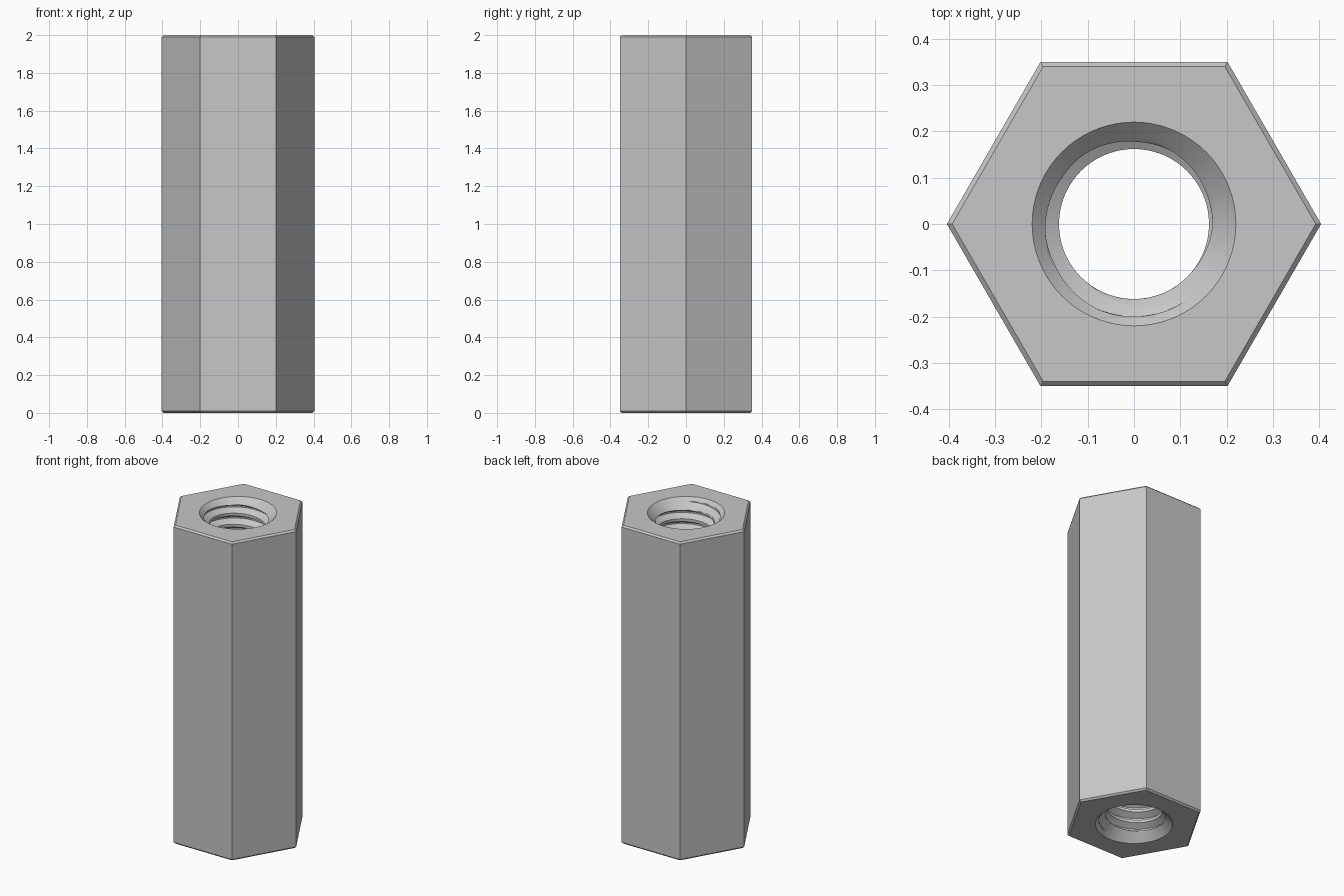
import bpy, bmesh, math

cube = bpy.data.objects.get("Cube")
if cube:
    bpy.data.objects.remove(cube, do_unlink=True)

HEIGHT, APOTHEM, BEVEL = 2.0, 0.35, 0.01
PITCH, MINOR, MAJOR, MOUTH = 0.07, 0.162, 0.2, 0.22
STEPS, SIDES, START = 16, 72, 0.848   # rows per pitch, columns, thread phase

steel = bpy.data.materials.new("light_grey_metal")
steel.use_nodes = True
grey = (0.57, 0.57, 0.57, 1)
steel.diffuse_color = grey
steel.node_tree.nodes["Principled BSDF"].inputs["Base Color"].default_value = grey


def thread_radius(phase):
    """Flat crest, sloped flank, narrow flat root, sloped flank."""
    if phase <= 0.25:
        t = 0
    elif phase < 0.5625:
        t = (phase - 0.25) / 0.3125
    elif phase <= 0.6875:
        t = 1
    else:
        t = (1 - phase) / 0.3125
    return MINOR + (MAJOR - MINOR) * t


def skin(bm, rows, closed):
    """Join neighbouring rows of vertices with quads."""
    n = len(rows[0])
    for a, b in zip(rows, rows[1:]):
        for j in range(n if closed else n - 1):
            k = (j + 1) % n
            bm.faces.new((a[j], a[k], b[k], b[j]))


bm = bmesh.new()

# Threaded bore: rows follow the helix, clamped at both ends, opened by a cone
rows = []
for i in range(-40, 29 * STEPS + 1):
    row = []
    for j in range(SIDES + 1):
        turn = j / SIDES
        z = PITCH * (i / STEPS + turn + START)
        z = min(max(z, 0), HEIGHT)
        r = max(thread_radius(i % STEPS / STEPS), MOUTH - min(z, HEIGHT - z))
        a = math.tau * turn
        row.append(bm.verts.new((r * math.cos(a), r * math.sin(a), z)))
    rows.append(row)
skin(bm, rows, False)
bmesh.ops.remove_doubles(bm, verts=bm.verts[:], dist=1e-5)

# Hexagonal outside with small bevels at both ends
hexagon = []
for inset, z in ((BEVEL, 0), (0, BEVEL), (0, HEIGHT - BEVEL), (BEVEL, HEIGHT)):
    r = (APOTHEM - inset) / math.cos(math.pi / 6)
    hexagon.append([bm.verts.new((r * math.cos(k * math.pi / 3),
                                  r * math.sin(k * math.pi / 3), z))
                    for k in range(6)])
skin(bm, hexagon, True)

# Flat end faces between hexagon and bore mouth
for z in (0, HEIGHT):
    rim = [e for e in bm.edges if len(e.link_faces) == 1
           and all(abs(v.co.z - z) < 1e-5 for v in e.verts)]
    bmesh.ops.triangle_fill(bm, edges=rim, use_beauty=True, normal=(0, 0, 1))
bmesh.ops.recalc_face_normals(bm, faces=bm.faces[:])

mesh = bpy.data.meshes.new("threaded_hex_standoff")
bm.to_mesh(mesh)
bm.free()
mesh.materials.append(steel)
standoff = bpy.data.objects.new("threaded_hex_standoff", mesh)
bpy.context.collection.objects.link(standoff)

bpy.ops.object.select_all(action="DESELECT")
standoff.select_set(True)
bpy.context.view_layer.objects.active = standoff
bpy.ops.object.shade_smooth_by_angle(angle=math.radians(25))
